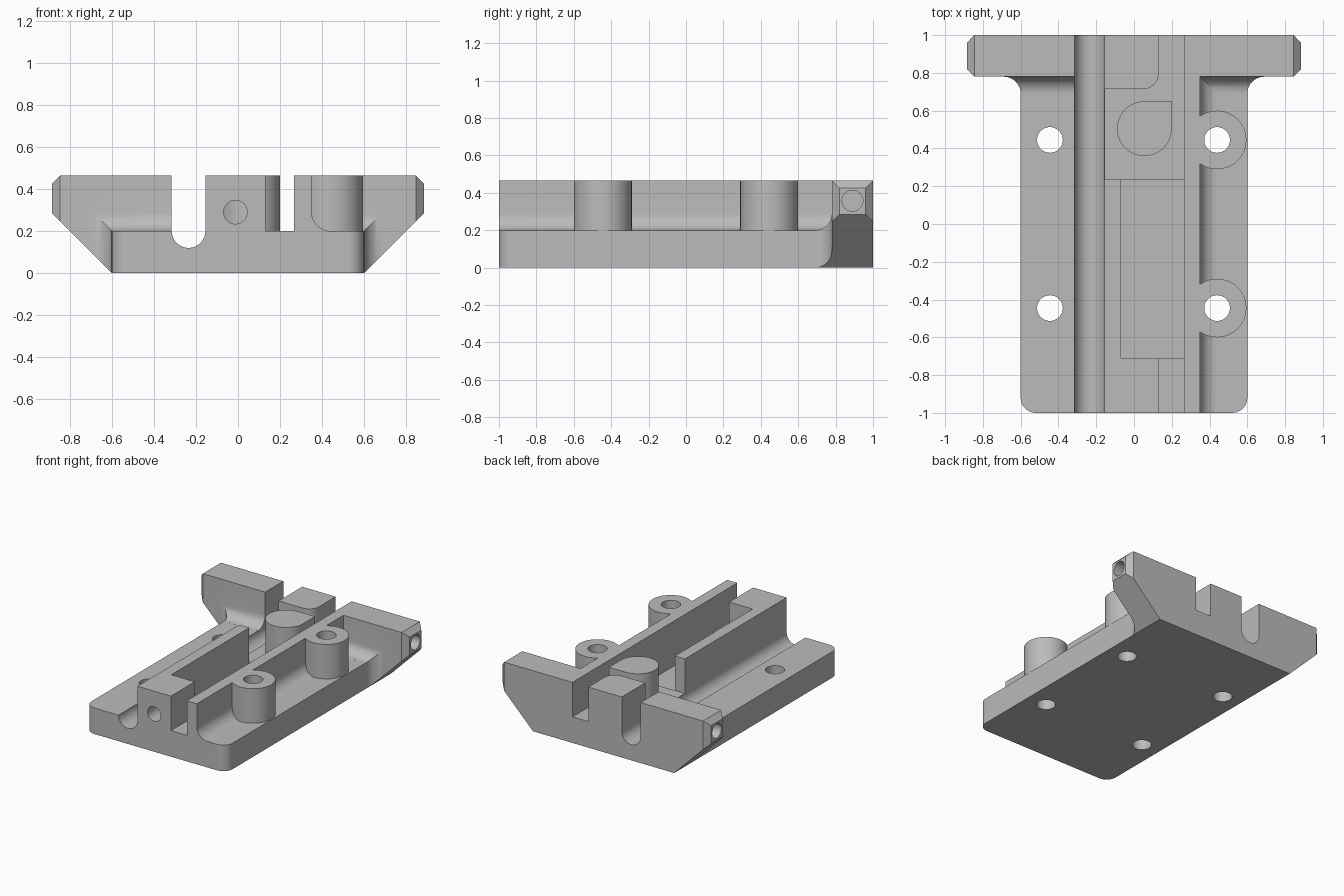
import bpy, bmesh
from math import cos, sin, radians

cube = bpy.data.objects.get("Cube")
if cube:
    bpy.data.objects.remove(cube, do_unlink=True)

grey = bpy.data.materials.new("light_grey")
grey.use_nodes = True
grey.diffuse_color = (0.5, 0.5, 0.5, 1)
grey.node_tree.nodes["Principled BSDF"].inputs["Base Color"].default_value = (0.5, 0.5, 0.5, 1)

TOP, FLOOR, BURIED = 0.465, 0.2, 0.06


def loft(name, rings):
    """Solid skinned through rings of equal point count, capped at both ends."""
    bm = bmesh.new()
    loops = [[bm.verts.new(p) for p in ring] for ring in rings]
    for a, b in zip(loops, loops[1:]):
        for i in range(len(a)):
            j = (i + 1) % len(a)
            bm.faces.new((a[i], a[j], b[j], b[i]))
    bm.faces.new(loops[0])
    bm.faces.new(loops[-1])
    bmesh.ops.recalc_face_normals(bm, faces=bm.faces)
    mesh = bpy.data.meshes.new(name)
    bm.to_mesh(mesh)
    bm.free()
    mesh.materials.append(grey)
    ob = bpy.data.objects.new(name, mesh)
    bpy.context.collection.objects.link(ob)
    return ob


def prism(name, pts, lo, hi, axis="z"):
    place = {"x": lambda p, t: (t, p[0], p[1]),
             "y": lambda p, t: (p[0], t, p[1]),
             "z": lambda p, t: (p[0], p[1], t)}[axis]
    return loft(name, [[place(p, t) for p in pts] for t in (lo, hi)])


def rect(x0, x1, y0, y1):
    return [(x0, y0), (x1, y0), (x1, y1), (x0, y1)]


def arc(cx, cy, r, start, end, n=12):
    angles = [radians(start + (end - start) * i / n) for i in range(n + 1)]
    return [(cx + r * cos(a), cy + r * sin(a)) for a in angles]


def circle(cx, cy, r, n=48):
    return arc(cx, cy, r, 0, 360, n)[:-1]


def combine(body, tool, operation):
    mod = body.modifiers.new(operation, "BOOLEAN")
    mod.operation, mod.solver, mod.object = operation, "EXACT", tool
    bpy.context.view_layer.objects.active = body
    bpy.ops.object.modifier_apply(modifier=mod.name)
    bpy.data.objects.remove(tool, do_unlink=True)


def add(tool):
    combine(body, tool, "UNION")


def cut(tool):
    combine(body, tool, "DIFFERENCE")


# Base plate with rounded front corners
body = prism("mounting_bracket",
             arc(-0.52, -0.92, 0.08, 180, 270) + arc(0.52, -0.92, 0.08, 270, 360)
             + [(0.6, 0.9), (-0.6, 0.9)], 0, FLOOR)

# Rear cross wall: sloping underside and chamfered ends
wall = []
for x, inset, bottom in ((-0.885, 0.04, 0.285), (-0.845, 0, 0.245), (-0.6, 0, 0),
                         (0.6, 0, 0), (0.845, 0, 0.245), (0.885, 0.04, 0.285)):
    wall.append([(x, y, z) for y, z in
                 rect(0.78 + inset, 1 - inset, bottom, TOP - inset)])
add(loft("cross_wall", wall))

# Concave fillet wrapping the plate where it meets the wall
flare = []
for y, d in [(0.69 + 0.09 * sin(radians(a)), 0.09 * (1 - cos(radians(a))))
             for a in range(0, 91, 9)] + [(0.85, 0.09)]:
    e = max(d, 0.0002)
    flare.append([(-0.6, y, 0), (0.6, y, 0), (0.6 + e, y, e), (0.6 + e, y, FLOOR + e),
                  (-0.6 - e, y, FLOOR + e), (-0.6 - e, y, e)])
add(loft("wall_fillet", flare))

# Open the centre channel, then place the raised parts in it
cut(prism("channel", rect(-0.315, 0.265, FLOOR, 0.7), -1.1, 1.1, "y"))
add(prism("side_rail", [(0.265, BURIED), (0.44, BURIED)]
          + arc(0.44, 0.29, 0.09, 270, 180) + [(0.35, TOP), (0.265, TOP)], -1, 1, "y"))
add(prism("front_block", [(-0.155, -1), (0.13, -1), (0.13, -0.71), (-0.07, -0.71),
                          (-0.07, 0.235), (-0.155, 0.235)], BURIED, TOP))
add(prism("rear_block", [(-0.155, 0.715)] + arc(0.05, 0.795, 0.08, 270, 360)
          + [(0.13, 1), (-0.155, 1)], BURIED, TOP))
add(prism("teardrop_post", arc(0.055, 0.505, 0.145, 90, 360, 36) + [(0.2, 0.65)],
          BURIED, TOP))
for y in (-0.445, 0.445):
    add(prism("screw_boss", circle(0.44, y, 0.155), BURIED, TOP))

# Round-bottomed groove and sunken pocket
cut(prism("groove", [(-0.315, 0.7)] + arc(-0.235, FLOOR, 0.08, 180, 360, 24)
          + [(-0.155, 0.7)], -1.1, 1.1, "y"))
cut(prism("pocket", rect(-0.07, 0.265, -0.71, 0.235), 0.12, 0.4))

# Screw holes, front bore and blind holes in the wall ends
for x in (-0.445, 0.44):
    for y in (-0.445, 0.445):
        cut(prism("screw_hole", circle(x, y, 0.068), -0.1, 0.7))
cut(prism("front_bore", circle(-0.012, 0.29, 0.056), -1.1, -0.6, "y"))
for side in (-1, 1):
    cut(prism("end_hole", circle(0.89, 0.358, 0.056), side * 0.65, side * 1, "x"))

# Smooth curved faces, keep crisp edges
bpy.ops.object.select_all(action="DESELECT")
body.select_set(True)
bpy.context.view_layer.objects.active = body
bpy.ops.object.shade_smooth_by_angle(angle=radians(30))
